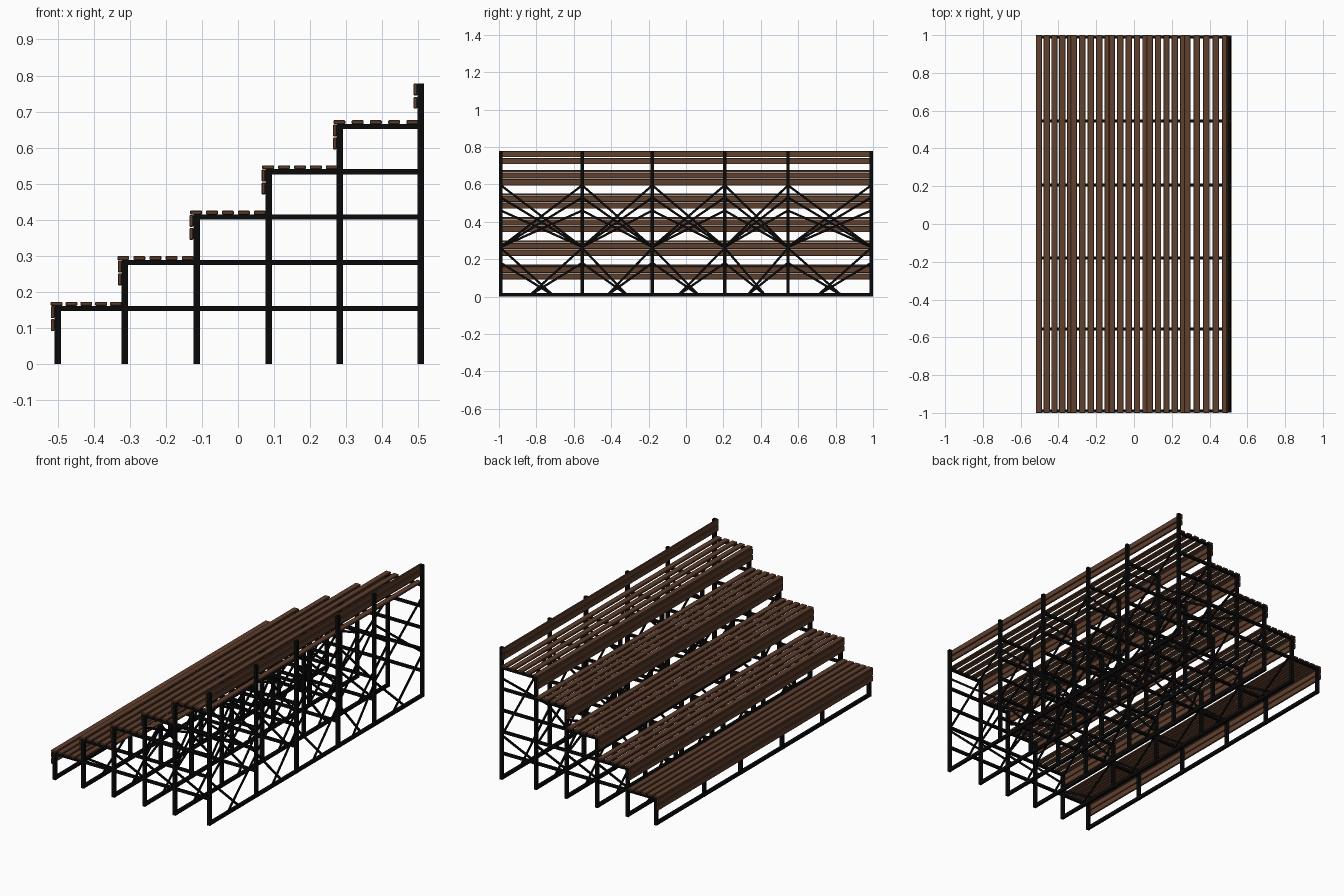
import bpy, bmesh, math
from mathutils import Vector, Matrix

if "Cube" in bpy.data.objects:
    bpy.data.objects.remove(bpy.data.objects["Cube"])


def material(name, rgb):
    m = bpy.data.materials.new(name)
    m.diffuse_color = (*rgb, 1)
    m.use_nodes = True
    m.node_tree.nodes["Principled BSDF"].inputs["Base Color"].default_value = m.diffuse_color
    return m


WOOD = material("brown wood", (0.115, 0.05, 0.027))
STEEL = material("black steel", (0.003, 0.003, 0.003))


def add_box(bm, x0, x1, y0, y1, z0, z1):
    m = Matrix.Translation(((x0 + x1) / 2, (y0 + y1) / 2, (z0 + z1) / 2))
    bmesh.ops.create_cube(bm, size=1, matrix=m @ Matrix.Diagonal((x1 - x0, y1 - y0, z1 - z0, 1)))


def add_strut(bm, x, a, b, w, t):
    # flat bar in a y-z plane between points a and b
    d = Vector((b[0] - a[0], b[1] - a[1]))
    m = (Matrix.Translation((x, (a[0] + b[0]) / 2, (a[1] + b[1]) / 2))
         @ Matrix.Rotation(math.atan2(d.y, d.x), 4, 'X')
         @ Matrix.Diagonal((t, d.length, w, 1)))
    bmesh.ops.create_cube(bm, size=1, matrix=m)


def finish(bm, name, mat, bevel=0):
    me = bpy.data.meshes.new(name)
    bm.to_mesh(me)
    bm.free()
    me.materials.append(mat)
    ob = bpy.data.objects.new(name, me)
    bpy.context.collection.objects.link(ob)
    if bevel:
        mod = ob.modifiers.new("bevel", 'BEVEL')
        mod.width = bevel
        mod.segments = 1


ROWS = [-0.5, -0.314, -0.115, 0.085, 0.283, 0.507]     # x of post rows
FRAMES = [-0.99, -0.555, -0.18, 0.207, 0.545, 0.99]    # y of frames
RAILS = [0.154, 0.281, 0.407, 0.533, 0.658]            # z of tread rails
TREADS = [(-0.52, -0.322), (-0.335, -0.123), (-0.133, 0.077),
          (0.067, 0.277), (0.265, 0.5)]
R = 0.009

# upright posts, with the back row rising as a rail support
bm = bmesh.new()
for x, top in zip(ROWS, RAILS + [0.778]):
    for y in FRAMES:
        add_box(bm, x - R, x + R, y - R, y + R, 0, top)
finish(bm, "posts", STEEL)

# horizontal rails running under each tread to the back posts
bm = bmesh.new()
for x, z in zip(ROWS, RAILS):
    for y in FRAMES:
        add_box(bm, x - R, ROWS[-1], y - R + .001, y + R - .001, z - .007, z + .007)
finish(bm, "tread_rails", STEEL)

# ground bars
bm = bmesh.new()
for x in ROWS:
    add_box(bm, x - R + .001, x + R - .001, -0.998, 0.998, 0, 0.018)
finish(bm, "ground_bars", STEEL)

# diagonal cross braces in each bay
bm = bmesh.new()
UPPER = {3: 0.46, 4: 0.53, 5: 0.595}
for i, x in enumerate(ROWS[1:], 1):
    low = 0.18 if i == 1 else 0.26
    for y0, y1 in zip(FRAMES, FRAMES[1:]):
        reach = (y1 - y0) * 0.64
        for a, s, off in ((y0, 1, -.004), (y1, -1, .004)):
            add_strut(bm, x + off, (a, low), (a + s * reach, 0.008), 0.012, 0.007)
            if i in UPPER:
                b = y1 if s == 1 else y0
                add_strut(bm, x + off, (a, UPPER[i]), (b, 0.265), 0.012, 0.007)
finish(bm, "cross_braces", STEEL)

# seat planks, five per tread
bm = bmesh.new()
for (x0, x1), z in zip(TREADS, RAILS):
    w = 0.033
    pitch = (x1 - x0 - w) / 4
    for k in range(5):
        a = x0 + k * pitch
        add_box(bm, a, a + w, -1, 1, z + .007, z + .018)
finish(bm, "seat_planks", WOOD, 0.002)

# riser planks, two in front of each tread
bm = bmesh.new()
for x, z in zip(ROWS, RAILS):
    for top in (z + .006, z - .030):
        add_box(bm, x - .0195, x - R, -1, 1, top - .033, top)
finish(bm, "riser_planks", WOOD, 0.002)

# backrest planks on the back posts
bm = bmesh.new()
for top in (0.778, 0.741):
    add_box(bm, 0.487, 0.498, -1, 1, top - .033, top)
finish(bm, "backrest_planks", WOOD, 0.002)
